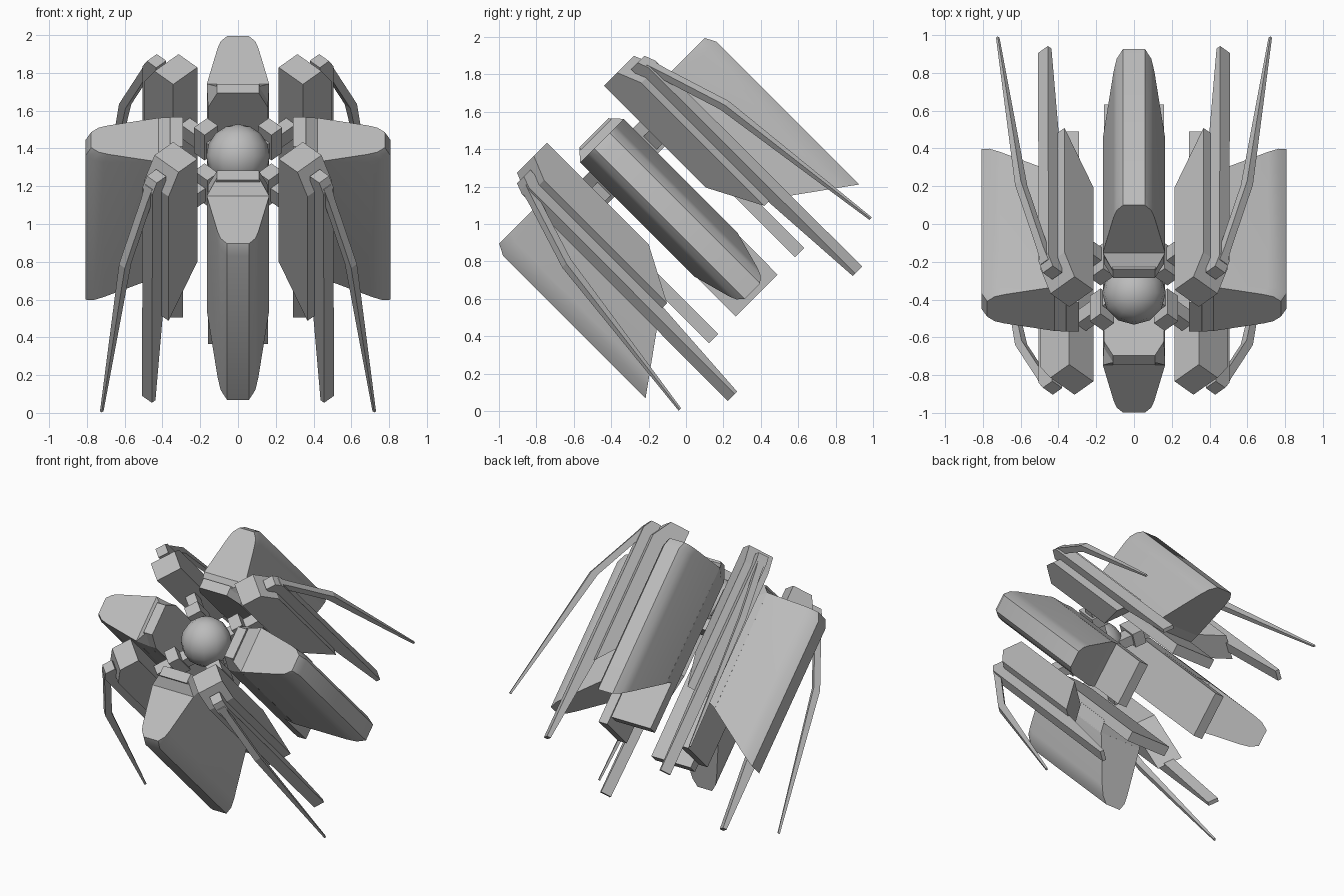
import bpy, bmesh, math
from mathutils import Vector

cube = bpy.data.objects.get("Cube")
if cube:
    bpy.data.objects.remove(cube, do_unlink=True)

grey = bpy.data.materials.new("plain_grey")
grey.use_nodes = True
COLOUR = (0.5, 0.5, 0.5, 1)
grey.diffuse_color = COLOUR
grey.node_tree.nodes["Principled BSDF"].inputs["Base Color"].default_value = COLOUR

C = math.sqrt(0.5)
AXIS_UP = 0.704        # offset of the long axis from the origin


def place(s, r, t, angle):
    """Sideways, radial and lengthwise position, turned round the tilted long axis."""
    a = math.radians(angle)
    x = r * math.cos(a) + s * math.sin(a)
    u = r * math.sin(a) - s * math.cos(a) + AXIS_UP
    return Vector((x, C * (u + t), C * (u - t)))


def finish(name, bm, smooth):
    mesh = bpy.data.meshes.new(name)
    bm.to_mesh(mesh)
    bm.free()
    mesh.materials.append(grey)
    obj = bpy.data.objects.new(name, mesh)
    bpy.context.collection.objects.link(obj)
    if smooth:
        bpy.ops.object.select_all(action='DESELECT')
        obj.select_set(True)
        bpy.context.view_layer.objects.active = obj
        bpy.ops.object.shade_smooth_by_angle(angle=math.radians(smooth))
    return obj


def solids(name, groups, angle, smooth=0):
    """One object made of convex solids, each from (s, r, t) points on one side, mirrored in s."""
    bm = bmesh.new()
    for pts in groups:
        new = [bm.verts.new(place(sign * s, r, t, angle)) for s, r, t in pts for sign in (1, -1)]
        res = bmesh.ops.convex_hull(bm, input=new)
        junk = [v for v in res["geom_interior"] + res["geom_unused"] if isinstance(v, bmesh.types.BMVert)]
        bmesh.ops.delete(bm, geom=list(set(junk)), context='VERTS')
    bmesh.ops.dissolve_limit(bm, angle_limit=math.radians(1.5), verts=bm.verts[:], edges=bm.edges[:])
    bmesh.ops.recalc_face_normals(bm, faces=bm.faces[:])
    return finish(name, bm, smooth)


def slab(half_width, profile):
    return [(half_width, r, t) for t, r in profile]


def bar(half, r0, r1, t0, t1):
    return [(half, r, t) for r in (r0, r1) for t in (t0, t1)]


# Four shell fairings with a flat front cap and a slanted rear, on carrier plates
SECTION = [(0.165, 0.42), (0.108, 0.71), (0.092, 0.765), (0.058, 0.808)]
for name, angle in (("left", 0), ("top", 90), ("right", 180), ("bottom", 270)):
    shell = []
    for s, r in SECTION:
        shell.append((s, 0.42 + (r - 0.42) * 0.92, -1.34))
        shell.append((s, r, -1.28))
        shell.append((s, r, -0.2 - (0.81 - r) * 0.72))
    solids(name + "_fairing", [shell], angle, 32)

    plate = [(s, r, t) for r in (0.29, 0.36)
             for s, t in ((0.11, -1.4), (0.16, -1.29), (0.158, -0.17))]
    wedge = [(0.11, 0.34, -1.4), (0.165, 0.42, -1.34), (0.16, 0.34, -1.29),
             (0.16, 0.34, -0.52), (0.165, 0.425, -0.48)]
    solids(name + "_carrier_plate", [plate, wedge], angle)

# Four diagonal beams, each with a long blade, a bent strut and a hub arm
BEAM = [(-1.54, 0.395), (-1.54, 0.535), (-1.41, 0.61), (-0.48, 0.61), (-0.77, 0.395)]
BLADE = [(-1.5, 0.575), (-1.5, 0.645), (-1.44, 0.677), (0.12, 0.682), (0.12, 0.655), (-0.48, 0.6)]
STRUT = [(-1.46, 0.64, 0.03), (-1.38, 0.68, 0.024), (-1.01, 0.845, 0.024), (-0.03, 1.02, 0.007)]
for name, angle in (("top_left", 45), ("top_right", 135), ("bottom_right", 225), ("bottom_left", 315)):
    solids(name + "_beam", [slab(0.09, BEAM)], angle)
    solids(name + "_blade", [slab(0.037, BLADE)], angle)
    links = []
    for a, b in zip(STRUT, STRUT[1:]):
        links.append([(h * 0.9, r + d * h, t) for t, r, h in (a, b) for d in (1, -1)])
    solids(name + "_strut", links, angle)
    arm = [bar(0.035, 0.1, 0.42, -1.2, -1.1), bar(0.05, 0.2, 0.28, -1.27, -1.08)]
    solids(name + "_hub_arm", arm, angle)

# Central ball and the hub behind it
bm = bmesh.new()
bmesh.ops.create_uvsphere(bm, u_segments=12, v_segments=8, radius=0.168)
bmesh.ops.translate(bm, verts=bm.verts[:], vec=place(0, 0, -1.22, 0))
finish("central_ball", bm, 60)
solids("rear_hub", [bar(0.07, -0.07, 0.07, -1.2, -1.0)], 0)
